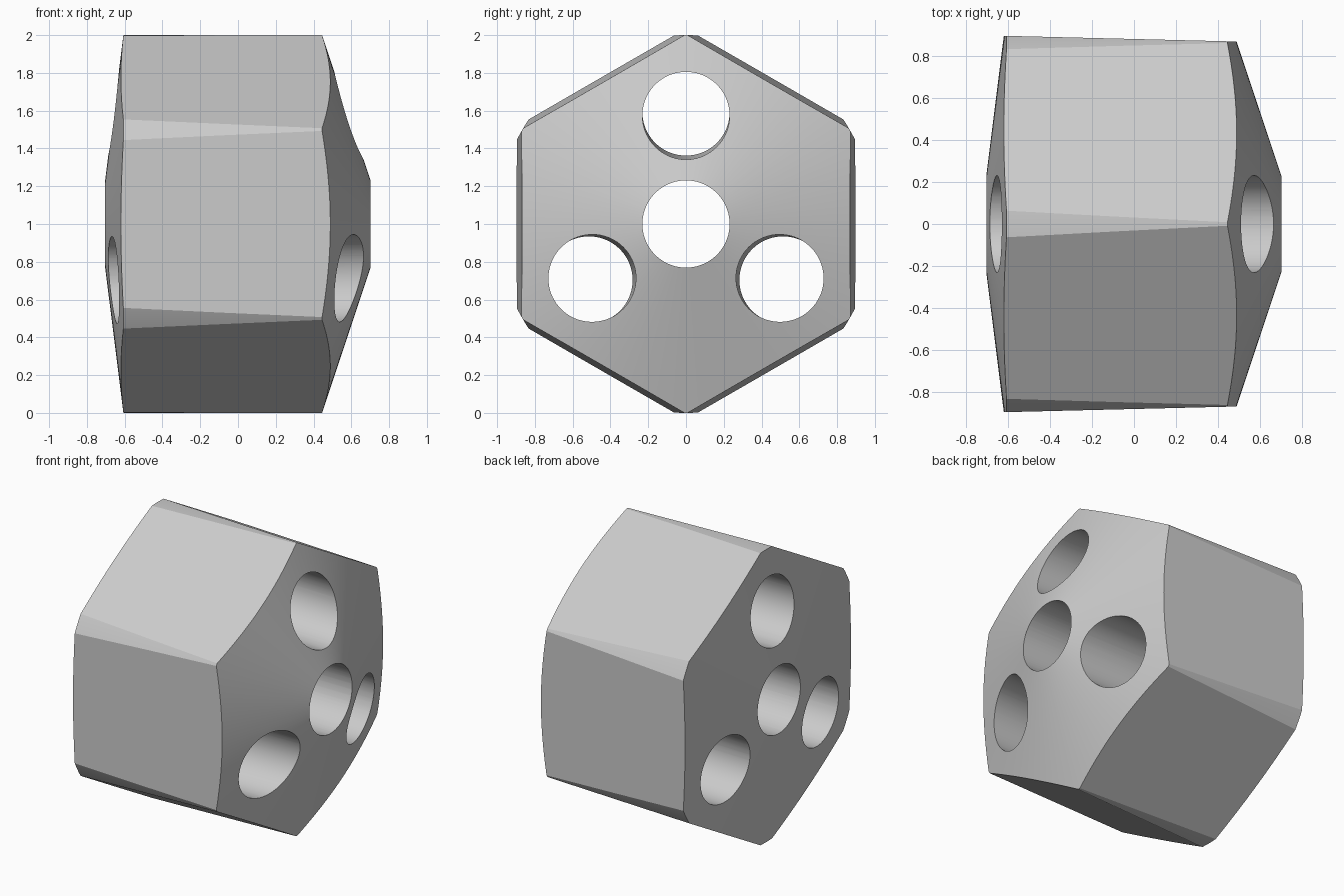
import bpy
import bmesh
from math import sin, cos, radians

CENTRE_Z = 1.0
HOLE_RADIUS = 0.231

old = bpy.data.objects.get("Cube")
if old:
    bpy.data.objects.remove(old, do_unlink=True)

grey = bpy.data.materials.new("plain grey")
grey.use_nodes = True
grey.diffuse_color = (0.6, 0.6, 0.6, 1)
grey.node_tree.nodes["Principled BSDF"].inputs["Base Color"].default_value = (0.6, 0.6, 0.6, 1)


def loft(name, stations, sides):
    """Solid along x through rings given as (x, radius, y, z); first corner points up."""
    bm = bmesh.new()
    rings = []
    for x, r, y, z in stations:
        turns = [radians(360 * i / sides) for i in range(sides)]
        rings.append([bm.verts.new((x, y + r * sin(a), CENTRE_Z + z + r * cos(a))) for a in turns])
    for a, b in zip(rings, rings[1:]):
        for i in range(sides):
            j = (i + 1) % sides
            bm.faces.new((a[i], a[j], b[j], b[i]))
    bm.faces.new(rings[0])
    bm.faces.new(rings[-1])
    bmesh.ops.remove_doubles(bm, verts=bm.verts, dist=1e-5)
    bmesh.ops.recalc_face_normals(bm, faces=bm.faces)
    mesh = bpy.data.meshes.new(name)
    bm.to_mesh(mesh)
    bm.free()
    mesh.materials.append(grey)
    obj = bpy.data.objects.new(name, mesh)
    bpy.context.collection.objects.link(obj)
    return obj


def apply_boolean(target, cutter, operation):
    mod = target.modifiers.new(operation, 'BOOLEAN')
    mod.operation = operation
    mod.solver = 'EXACT'
    mod.object = cutter
    bpy.context.view_layer.objects.active = target
    bpy.ops.object.modifier_apply(modifier=mod.name)
    bpy.data.objects.remove(cutter, do_unlink=True)


# Turned barrel with a shallow cone on one end and a steeper cone on the other
body = loft("hexagonal_block", [(-0.732, 0.001, 0, 0), (-0.607, 1, 0, 0),
                                (0.445, 1, 0, 0), (0.778, 0.001, 0, 0)], 180)

# Six slightly tapering flats
flats = loft("flats_cutter", [(x, (0.881 - 0.0245 * x) / cos(radians(30)), 0, 0)
                              for x in (-1, 1)], 6)
apply_boolean(body, flats, 'INTERSECT')

# Central bore
bore = loft("bore_cutter", [(-1, HOLE_RADIUS, 0, 0), (1, HOLE_RADIUS, 0, 0)], 72)
apply_boolean(body, bore, 'DIFFERENCE')

# Three outer holes, leaning in with the taper
for turn in (0, 120, 240):
    a = radians(turn)
    stations = [(x, HOLE_RADIUS, d * sin(a), d * cos(a)) for x, d in ((-1, 0.598), (1, 0.567))]
    apply_boolean(body, loft("hole_cutter", stations, 72), 'DIFFERENCE')

# Smooth curved areas while the large flats stay flat
bpy.ops.object.select_all(action='DESELECT')
body.select_set(True)
bpy.context.view_layer.objects.active = body
bpy.ops.object.shade_smooth_by_angle(angle=radians(25))
weighted = body.modifiers.new("even_normals", 'WEIGHTED_NORMAL')
weighted.keep_sharp = True
